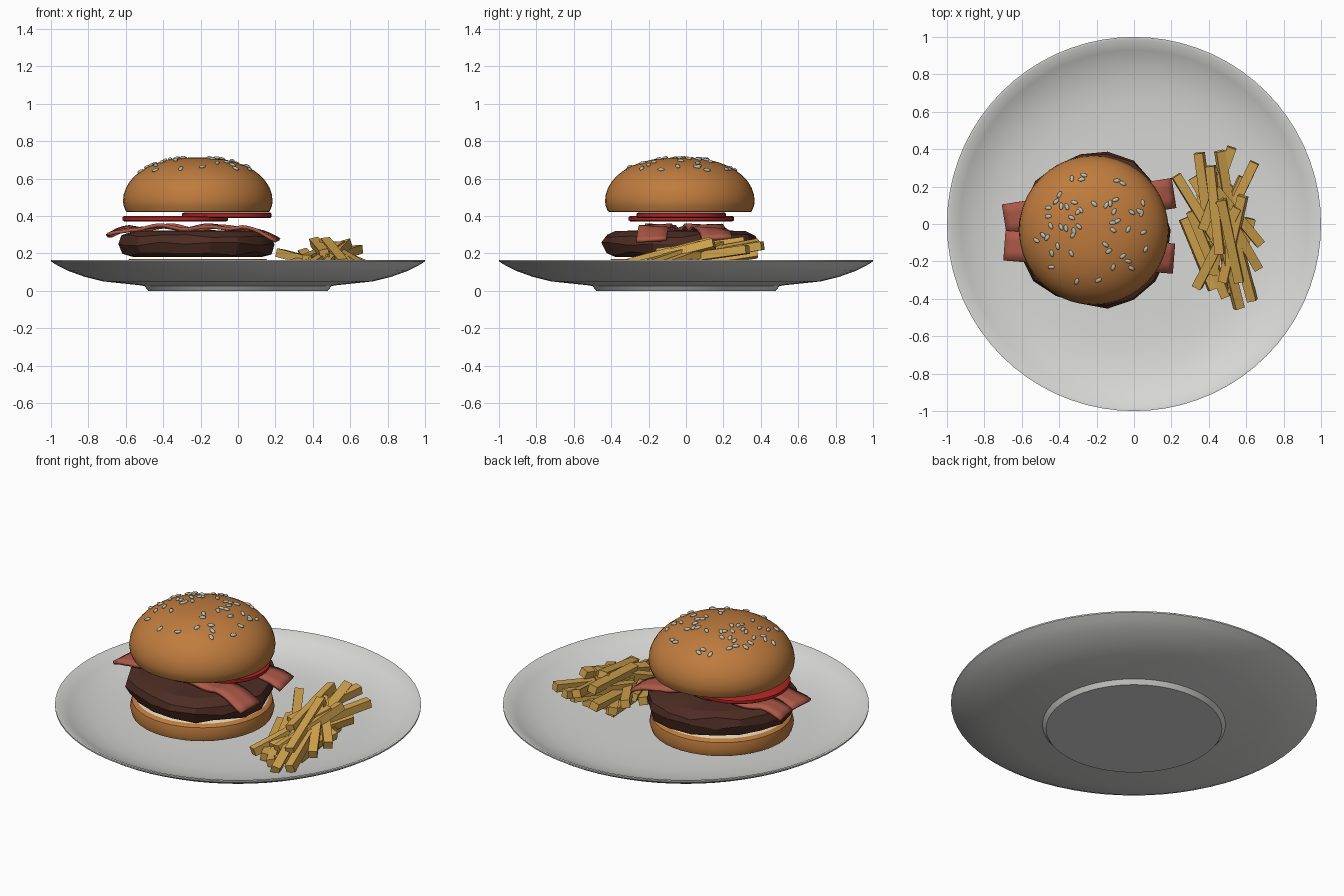
import bpy, bmesh, math, random
from mathutils import Matrix, Vector

random.seed(7)
if "Cube" in bpy.data.objects:
    bpy.data.objects.remove(bpy.data.objects["Cube"])


def material(name, r, g, b):
    m = bpy.data.materials.new(name)
    m.use_nodes = True
    m.diffuse_color = (r, g, b, 1)
    m.node_tree.nodes["Principled BSDF"].inputs["Base Color"].default_value = (r, g, b, 1)
    return m


china = material("white_china", .68, .68, .67)
crust = material("bun_crust", .52, .2, .048)
crumb = material("bun_crumb", .78, .66, .46)
meat = material("grilled_meat", .075, .026, .017)
red = material("tomato_red", .42, .018, .016)
pork = material("bacon_pink", .42, .1, .065)
potato = material("golden_potato", .64, .37, .075)
seed_grey = material("seed_pale", .5, .52, .44)


def finish(bm, name, mats, loc=(0, 0, 0), smooth=None):
    """Turn a bmesh into an object, optionally smooth below an angle."""
    bmesh.ops.recalc_face_normals(bm, faces=bm.faces)
    mesh = bpy.data.meshes.new(name)
    bm.to_mesh(mesh)
    bm.free()
    ob = bpy.data.objects.new(name, mesh)
    ob.location = loc
    bpy.context.collection.objects.link(ob)
    for m in mats:
        mesh.materials.append(m)
    if smooth:
        bpy.ops.object.select_all(action="DESELECT")
        ob.select_set(True)
        bpy.context.view_layer.objects.active = ob
        bpy.ops.object.shade_smooth_by_angle(angle=math.radians(smooth))
    return ob


def lathe(profile, steps):
    """Revolve (radius, height) points about z; ends at radius 0 close it."""
    bm = bmesh.new()
    vs = [bm.verts.new((r, 0, z)) for r, z in profile]
    edges = [bm.edges.new(pair) for pair in zip(vs, vs[1:])]
    bmesh.ops.spin(bm, geom=vs + edges, cent=(0, 0, 0), axis=(0, 0, 1),
                   angle=math.tau, steps=steps)
    bmesh.ops.remove_doubles(bm, verts=bm.verts, dist=.0005)
    bmesh.ops.recalc_face_normals(bm, faces=bm.faces)
    return bm


# Plate with a bevelled foot
finish(lathe([(0, 0), (.48, 0), (.5, .025), (.53, .03), (.72, .05), (.82, .075),
              (.91, .107), (.96, .132), (1, .157), (1, .165), (.985, .165),
              (.93, .133), (.86, .102), (.77, .078), (.66, .064), (.5, .058),
              (0, .058)], 72), "plate", [china], smooth=35)

CX, CY = -.215, -.033

# Bottom bun, crust outside and crumb on the cut face
bm = lathe([(0, .06), (.355, .06), (.385, .075), (.395, .11), (.385, .155),
            (.365, .17), (0, .17)], 40)
for f in bm.faces:
    f.material_index = int(f.normal.z > .9)
finish(bm, "bottom_bun", [crust, crumb], (CX, CY, 0), 40)

# Top bun dome
BASE, RISE, RADIUS = .48, .233, .4


def dome(t):
    return RADIUS * max(math.cos(t), 0) ** .85, BASE + RISE * math.sin(t)


arc = [dome(math.pi / 2 * i / 10) for i in range(11)]
bm = lathe([(0, .42), (.375, .42), (.385, .425), (.397, .455)] + arc, 40)
for f in bm.faces:
    f.material_index = int(f.normal.z < -.9)
finish(bm, "top_bun", [crust, crumb], (CX, CY, 0), 40)

# Sesame seeds lying on the dome
bm = bmesh.new()
for i in range(52):
    t = math.acos(.76 * math.sqrt(random.uniform(.02, 1)))
    a = random.uniform(0, math.tau)
    r, z = dome(t)
    out = Vector((math.cos(a), math.sin(a), 0))
    normal = (out * math.cos(t) / RADIUS + Vector((0, 0, math.sin(t) / RISE))).normalized()
    spot = out * r + Vector((0, 0, z)) + normal * .003
    turn = normal.to_track_quat("Z", "Y").to_matrix().to_4x4()
    bmesh.ops.create_icosphere(
        bm, subdivisions=2, radius=1,
        matrix=Matrix.Translation(spot) @ turn
        @ Matrix.Rotation(random.uniform(0, math.tau), 4, "Z")
        @ Matrix.Diagonal((.02, .011, .008, 1)))
finish(bm, "sesame_seeds", [seed_grey], (CX, CY, 0), 60)

# Lumpy patty
bm = lathe([(0, .18), (.34, .18), (.395, .2), (.415, .25), (.405, .295),
            (.345, .32), (0, .325)], 18)
lumps = [random.uniform(.94, 1.03) for i in range(18)]
for v in bm.verts:
    if v.co.xy.length > .1:
        k = round(math.atan2(v.co.y, v.co.x) / math.tau * 18) % 18
        s = lumps[k] * random.uniform(.985, 1.015)
        v.co.x *= s
        v.co.y *= s
        if .19 < v.co.z < .31:
            v.co.z += random.uniform(-.012, .012)
finish(bm, "patty", [meat], (CX, CY, 0), 22)

# Two overlapping tomato slices
for side, x, z, r in (("right", -.335, .37, .282), ("left", -.06, .388, .24)):
    finish(lathe([(0, 0), (r - .01, 0), (r, .007), (r, .024), (r - .01, .031), (0, .031)], 36),
           "tomato_slice_" + side, [red], (x, -.025, z), 50)


# Wavy bacon strips, drooping at both ends
def bacon(name, y0, y1, phase):
    bm = bmesh.new()
    rows = []
    n = 30
    half = .08
    for i in range(n + 1):
        u = i / n
        x = -.69 + .9 * u
        y = y0 + (y1 - y0) * u
        z = .338 + .009 * math.sin(u * 22 + phase)
        z -= .045 * max(0, 1 - u / .14) + .06 * max(0, (u - .8) / .2)
        skew = (y1 - y0) / .9
        rows.append([bm.verts.new((x - s * half * skew, y + s * half, z + .005 * s * math.sin(u * 14)))
                     for s in (-1, -.33, .33, 1)])
    for a, b in zip(rows, rows[1:]):
        for j in range(3):
            bm.faces.new((a[j], b[j], b[j + 1], a[j + 1]))
    ob = finish(bm, name, [pork], smooth=40)
    mod = ob.modifiers.new("thickness", "SOLIDIFY")
    mod.thickness = .018
    mod.offset = 0


bacon("bacon_back", .025, .165, 0)
bacon("bacon_front", -.115, -.185, 1.2)

# Pile of fries: each runs from its front end to its back end
FRIES = [
    (.42, -.06, .23, .25, .15, .2), (.41, -.08, .35, .37, .13, .2),
    (.37, -.02, .52, .4, .17, .24), (.44, -.1, .64, .32, .16, .22),
    (.49, -.38, .31, .06, .09, .15), (.34, -.33, .55, .08, .1, .24),
    (.67, -.1, .44, .18, .14, .24), (.66, -.23, .46, .12, .13, .25),
    (.63, -.4, .52, .02, .1, .2), (.56, -.44, .46, -.04, .09, .2),
    (.42, -.34, .27, .02, .09, .12), (.53, -.05, .46, .38, .17, .25),
    (.46, -.15, .41, .3, .2, .26), (.56, -.3, .47, .12, .15, .26),
    (.48, -.3, .58, .14, .14, .25), (.42, -.26, .5, .2, .12, .21),
    (.58, -.25, .53, .18, .09, .1), (.4, -.22, .36, .2, .09, .1),
    (.5, -.28, .45, .15, .09, .1), (.52, -.36, .62, .02, .1, .14),
    (.4, -.14, .58, .24, .1, .14), (.54, -.12, .32, .24, .11, .13),
]
bm = bmesh.new()
for x0, y0, x1, y1, z0, z1 in FRIES:
    a, b = Vector((x0, y0, z0)), Vector((x1, y1, z1))
    turn = (b - a).to_track_quat("Y", "Z").to_matrix().to_4x4()
    bmesh.ops.create_cube(
        bm, size=1,
        matrix=Matrix.Translation((a + b) / 2) @ turn
        @ Matrix.Rotation(random.uniform(-.3, .3), 4, "Y")
        @ Matrix.Diagonal((.05, (b - a).length + .02, .046, 1)))
finish(bm, "fries", [potato])
